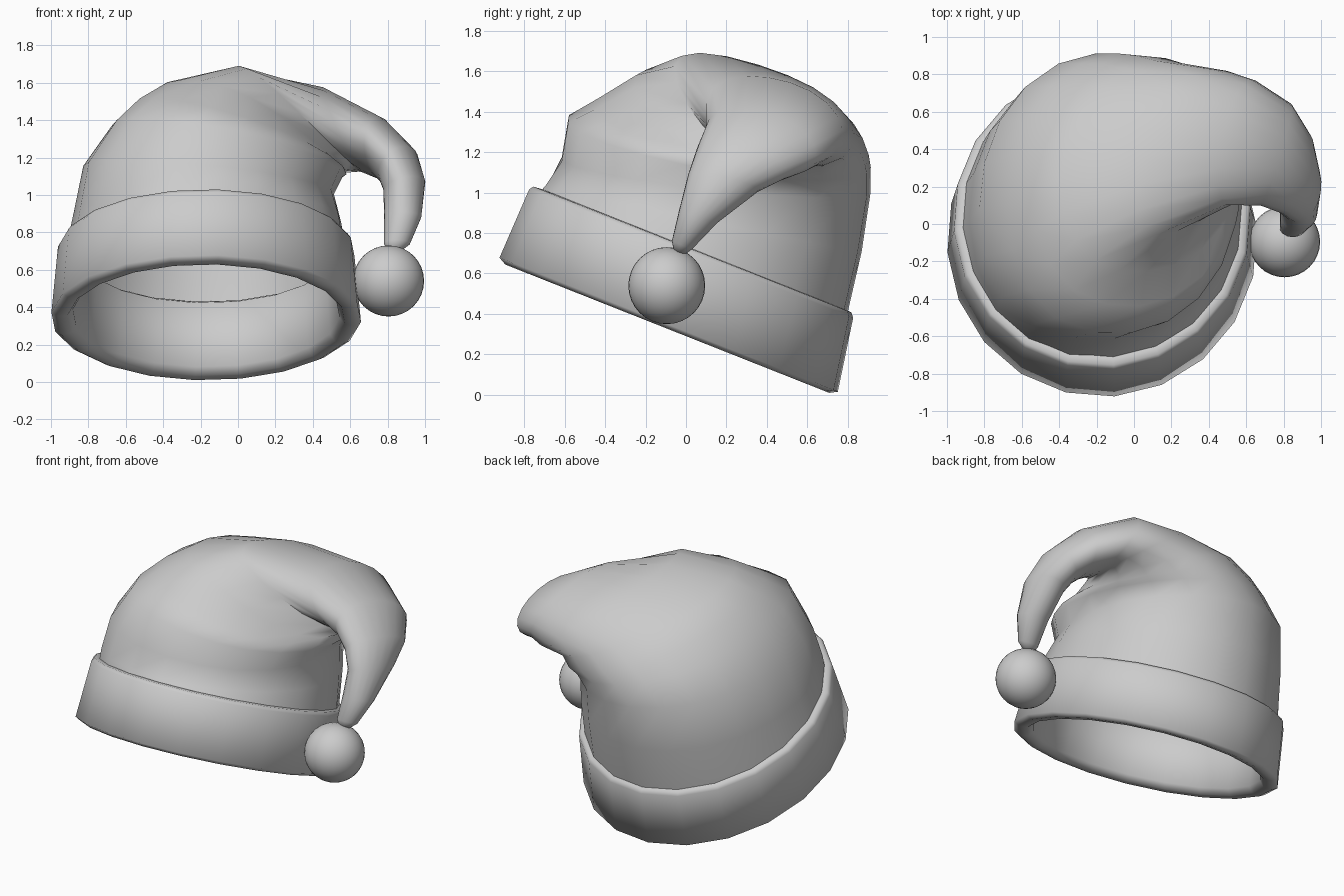
import bpy, bmesh, math
from mathutils import Vector

if "Cube" in bpy.data.objects:
    bpy.data.objects.remove(bpy.data.objects["Cube"])

SEG = 20
grey = bpy.data.materials.new("soft_grey")
grey.diffuse_color = (0.6, 0.6, 0.6, 1)
grey.use_nodes = True
grey.node_tree.nodes["Principled BSDF"].inputs["Base Color"].default_value = grey.diffuse_color


def ring(c, u, v, ridge=(0, 0, 0), front=(0, 0, 0)):
    """Ellipse with centre c and half axes u, v; ridge and front push its
    upper-left-front corner and its front outwards."""
    c, u, v, ridge, front = map(Vector, (c, u, v, ridge, front))
    pts = []
    for i in range(SEG):
        a = 2 * math.pi * (i + 0.25) / SEG
        p = c + u * math.cos(a) + v * math.sin(a)
        p += ridge * max(0, math.cos(a - math.radians(228))) ** 4
        p += front * max(0, math.cos(a - math.radians(275))) ** 4
        pts.append(p)
    return pts


def loft(name, rings, closed=False, tip=None, angle=45):
    """Skin a list of rings; closed joins last to first, tip ends in a point."""
    bm = bmesh.new()
    rows = [[bm.verts.new(p) for p in r] for r in rings]
    pairs = list(zip(rows, rows[1:])) + ([(rows[-1], rows[0])] if closed else [])
    for a, b in pairs:
        for i in range(SEG):
            j = (i + 1) % SEG
            bm.faces.new((a[i], a[j], b[j], b[i]))
    if tip:
        t = bm.verts.new(tip)
        for i in range(SEG):
            bm.faces.new((rows[-1][i], rows[-1][(i + 1) % SEG], t))
    if closed:
        bmesh.ops.recalc_face_normals(bm, faces=bm.faces)
    me = bpy.data.meshes.new(name)
    bm.to_mesh(me)
    bm.free()
    ob = bpy.data.objects.new(name, me)
    bpy.context.collection.objects.link(ob)
    finish(ob, angle)


def finish(ob, angle):
    ob.data.materials.append(grey)
    bpy.ops.object.select_all(action='DESELECT')
    ob.select_set(True)
    bpy.context.view_layer.objects.active = ob
    bpy.ops.object.shade_smooth_by_angle(angle=math.radians(angle))


# Tilted brim band: closed profile of (radius, height fraction)
profile = [(0.795, 0.0), (0.83, 0.05), (0.795, 0.94), (0.78, 0.99), (0.735, 1.0),
           (0.69, 0.94), (0.715, 0.10), (0.745, 0.01)]
base, axis = Vector((-0.17, -0.092, 0.327)), Vector((0, 0.125, 0.395))
loft("brim_band", [ring(base + axis * h, (r, 0, 0), (0, r * 1.01, -r * 0.40))
                   for r, h in profile], closed=True, angle=75)

# Cap body, folding over to the right and tapering forward and down
sections = [
    ((-0.17, 0.035, 0.70), (0.75, 0, 0), (0, 0.765, -0.297)),
    ((-0.16, 0.09, 0.87), (0.715, 0, -0.01), (0, 0.78, -0.165), (-0.03, -0.03, 0)),
    ((-0.15, 0.155, 1.08), (0.665, 0, -0.07), (0, 0.76, -0.08), (-0.05, -0.05, 0)),
    ((-0.05, 0.17, 1.235), (0.61, 0, -0.13), (0, 0.745, -0.12), (-0.05, -0.04, 0)),
    ((0.02, 0.235, 1.30), (0.56, 0, -0.18), (0.02, 0.67, -0.13), (-0.03, -0.02, 0)),
    ((0.09, 0.285, 1.35), (0.48, 0, -0.21), (0.06, 0.59, -0.10), (0, 0, 0.03),
     (0, 0.05, 0.08)),
    ((0.33, 0.41, 1.375), (0.30, 0, -0.23), (0.10, 0.42, -0.10), (-0.03, -0.07, 0.07),
     (-0.03, -0.02, 0.07)),
    ((0.57, 0.44, 1.34), (0.10, 0, -0.22), (0.06, 0.335, -0.05), (0, -0.02, 0.02)),
    ((0.76, 0.37, 1.25), (-0.03, -0.03, -0.15), (0.08, 0.27, -0.08)),
    ((0.855, 0.275, 1.155), (-0.095, -0.02, -0.08), (0.05, 0.22, -0.07)),
    ((0.89, 0.185, 1.05), (-0.11, 0, -0.03), (0.02, 0.175, -0.04)),
    ((0.88, 0.06, 0.88), (-0.10, 0, 0), (0, 0.095, -0.03)),
    ((0.85, -0.02, 0.74), (-0.07, 0, 0), (0, 0.05, -0.02)),
]
loft("cap_body", [ring(*s) for s in sections], tip=(0.82, -0.05, 0.66), angle=70)

# Pompom at the end of the tail
bpy.ops.mesh.primitive_uv_sphere_add(segments=32, ring_count=16, radius=0.19,
                                     location=(0.805, -0.095, 0.54))
pompom = bpy.context.object
pompom.name = "pompom"
finish(pompom, 45)
